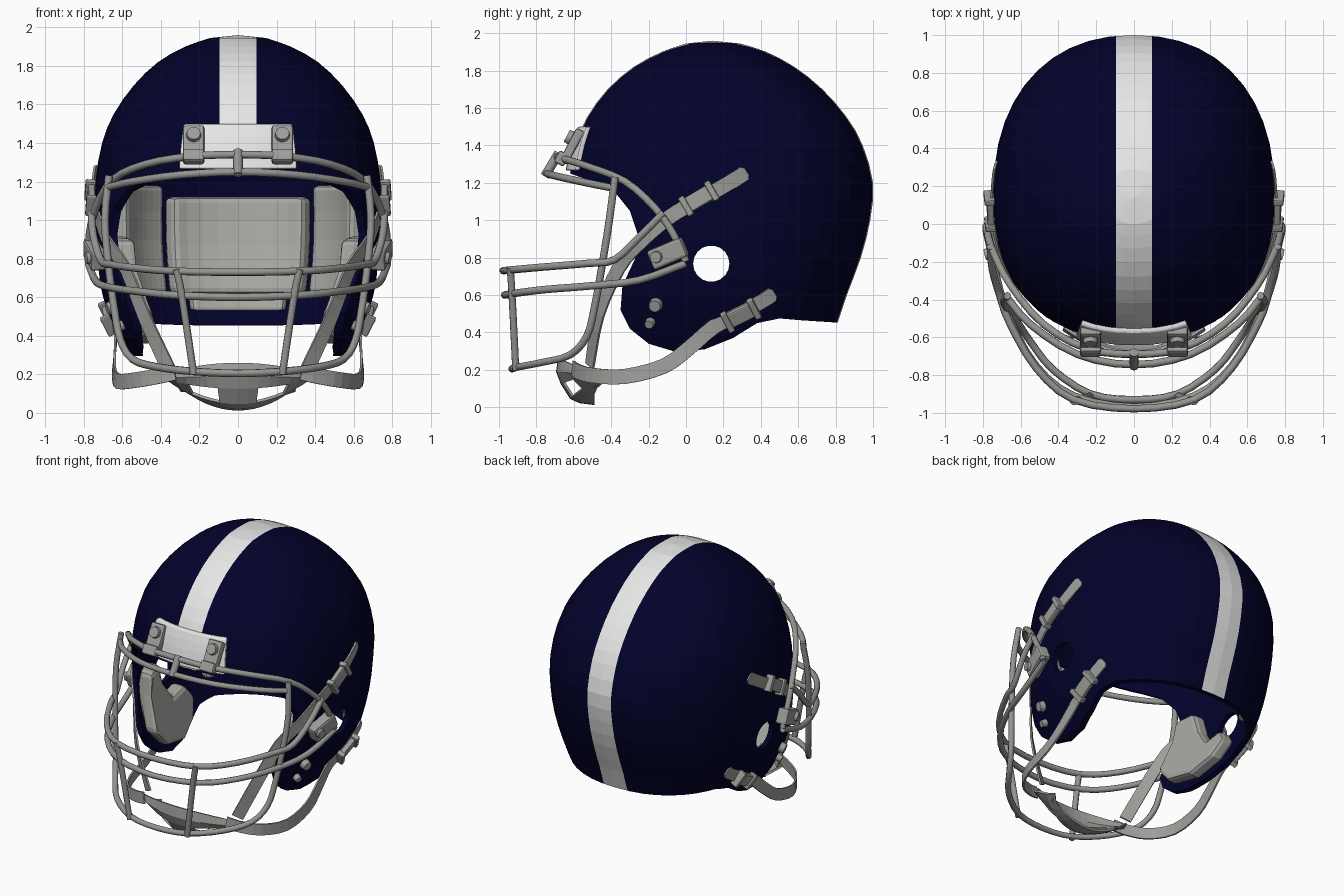
import bpy, bmesh, math
from mathutils import Matrix, Vector

if "Cube" in bpy.data.objects:
    bpy.data.objects.remove(bpy.data.objects["Cube"])

def material(name, c):
    m = bpy.data.materials.new(name)
    m.diffuse_color = (*c, 1)
    m.use_nodes = True
    m.node_tree.nodes["Principled BSDF"].inputs["Base Color"].default_value = m.diffuse_color
    return m

NAVY = material("navy", (0.0006, 0.0006, 0.024))
WHITE = material("white", (0.85, 0.85, 0.85))
CAGE = material("cage grey", (0.3, 0.3, 0.285))
STRAP = material("strap grey", (0.34, 0.34, 0.325))
PAD = material("pad grey", (0.38, 0.38, 0.36))

def smooth(pts, k=3):
    """Catmull-Rom refinement of a path of any dimension."""
    p = [Vector(q) for q in pts]
    p = [2 * p[0] - p[1]] + p + [2 * p[-1] - p[-2]]
    out = []
    for a, b, c, d in zip(p, p[1:], p[2:], p[3:]):
        for t in (i / k for i in range(k)):
            out.append(.5 * (2 * b + (c - a) * t + (2 * a - 5 * b + 4 * c - d) * t * t
                             + (3 * b - a - 3 * c + d) * t ** 3))
    return out + [p[-2]]

# Shell cross-sections: height, front y, back y, half width
RINGS = [(.2, -.58, .70, .48), (.32, -.62, .76, .565), (.45, -.65, .81, .64),
         (.6, -.66, .86, .70), (.8, -.66, .935, .735), (1.0, -.65, .985, .745),
         (1.2, -.63, 1.0, .74), (1.4, -.59, .945, .705), (1.55, -.53, .86, .645),
         (1.7, -.42, .73, .54), (1.82, -.28, .58, .415), (1.9, -.13, .43, .275),
         (1.945, .0, .29, .145)]
RINGS = smooth(RINGS, 2)
YC, POW = .15, 2.25

def ring(z):
    for a, b in zip(RINGS, RINGS[1:]):
        if z <= b[0]:
            break
    return list(a.lerp(b, (z - a[0]) / (b[0] - a[0])))[1:]

def shell_point(th, z, inset=0):
    """th = 0 is the front, pi is the back."""
    yf, yb, hw = ring(z)
    s, c = math.sin(th), math.cos(th)
    b = (YC - yf if c > 0 else yb - YC) - inset
    f = lambda v: math.copysign(abs(v) ** (2 / POW), v)
    return Vector(((hw - inset) * f(s), YC - b * f(c), z))

def side_x(y, z):
    yf, yb, hw = ring(z)
    b = YC - yf if y < YC else yb - YC
    return hw * max(0, 1 - abs((y - YC) / b) ** POW) ** (1 / POW)

def on_side(y, z, ang=0, off=0):
    """Frame on the side of the shell: x outward, y along the given angle."""
    e = .03
    n = Vector((1, (side_x(y - e, z) - side_x(y + e, z)) / (2 * e),
                (side_x(y, z - e) - side_x(y, z + e)) / (2 * e))).normalized()
    t = Vector((0, math.cos(ang), math.sin(ang)))
    t = (t - n * t.dot(n)).normalized()
    m = Matrix((n, t, n.cross(t))).transposed().to_4x4()
    m.translation = Vector((side_x(y, z), y, z)) + n * off
    return m

def make(name, bm, mat, mirror=False, bevel=0, solid=0):
    bmesh.ops.recalc_face_normals(bm, faces=bm.faces)
    me = bpy.data.meshes.new(name)
    bm.to_mesh(me)
    me.materials.append(mat)
    ob = bpy.data.objects.new(name, me)
    bpy.context.collection.objects.link(ob)
    if solid:
        m = ob.modifiers.new("solid", 'SOLIDIFY')
        m.thickness, m.offset = abs(solid), -1
    if bevel:
        m = ob.modifiers.new("bevel", 'BEVEL')
        m.width, m.segments, m.angle_limit = bevel, 2, math.radians(50)
    if mirror:
        ob.modifiers.new("mirror", 'MIRROR').use_mirror_merge = False
    return ob

def box(bm, mat, size):
    bmesh.ops.create_cube(bm, size=1, matrix=mat @ Matrix.Diagonal((*size, 1)))

def disc(bm, mat, r, h, taper=.85):
    bmesh.ops.create_cone(bm, cap_ends=True, segments=18, radius1=r, radius2=r * taper,
                          depth=h, matrix=mat @ Matrix.Rotation(math.pi / 2, 4, 'Y'))

def grid(bm, rows):
    vs = [[bm.verts.new(p) for p in r] for r in rows]
    for a, b in zip(vs, vs[1:]):
        for i in range(len(a) - 1):
            bm.faces.new((a[i], a[i + 1], b[i + 1], b[i]))

def prism(bm, outline, fx0, fx1):
    """Side outline extruded between two x functions."""
    a, b = ([bm.verts.new((f(y, z), y, z)) for y, z in outline] for f in (fx0, fx1))
    bm.faces.new(a)
    bm.faces.new(b[::-1])
    for i in range(len(a)):
        bm.faces.new((a[i - 1], b[i - 1], b[i], a[i]))

# Shell with centre stripe
bm = bmesh.new()
N = 44
grid(bm, [[shell_point(2 * math.pi * i / N, min(r[0], 1.945)) for i in range(N + 1)] for r in RINGS])
bmesh.ops.remove_doubles(bm, verts=bm.verts, dist=1e-5)
rim = [e for e in bm.edges if e.is_boundary and e.verts[0].co.z > 1.9]
top = bm.verts.new((0, .14, 1.96))
for e in rim:
    bm.faces.new((*e.verts, top))
for x in (-.095, .095):
    bmesh.ops.bisect_plane(bm, geom=bm.verts[:] + bm.edges[:] + bm.faces[:],
                           plane_co=(x, 0, 0), plane_no=(1, 0, 0))
for f in bm.faces:
    f.material_index = int(abs(f.calc_center_median().x) < .095)
shell = make("helmet_shell", bm, NAVY, solid=.035)
shell.data.materials.append(WHITE)
shell.modifiers["solid"].material_offset = -1
shell.modifiers["solid"].material_offset_rim = -1

# Cutters for the face opening, lower rim and ear holes
bm = bmesh.new()
prism(bm, [(-1, 1.25), (-.62, 1.25), (-.48, 1.2), (-.38, 1.15), (-.3, 1.05), (-.26, .93),
           (-.27, .8), (-.34, .65), (-.35, .52), (-.3, .42), (-.2, .34), (-.05, .295),
           (.1, .31), (.25, .37), (.38, .45), (.5, .475), (.62, .465), (.85, .45),
           (1.2, .45), (1.2, 0), (-1, 0)], lambda y, z: -1.1, lambda y, z: 1.1)
cut1 = make("rim_cutter", bm, NAVY)
bm = bmesh.new()
disc(bm, Matrix.Translation((0, .135, .768)), .097, 2.4, 1)
for c in (cut1, make("ear_cutter", bm, NAVY)):
    m = shell.modifiers.new(c.name, 'BOOLEAN')
    m.operation, m.object, m.solver = 'DIFFERENCE', c, 'EXACT'
    c.hide_render = True
    c.hide_set(True)

# Plates and pads that follow the shell
def patch(name, mat, th0, th1, z0, z1, inset, thick, mirror=False, n=8):
    bm = bmesh.new()
    lay = [[[shell_point(th0 + (th1 - th0) * i / n, z0 + (z1 - z0) * j / 4, d)
             for i in range(n + 1)] for j in range(5)] for d in (inset, inset + thick)]
    for l in lay:
        grid(bm, l)
    for k in (0, -1):
        grid(bm, [lay[0][k], lay[1][k]])
        grid(bm, [[r[k] for r in l] for l in lay])
    bmesh.ops.remove_doubles(bm, verts=bm.verts, dist=1e-5)
    make(name, bm, mat, mirror, bevel=min(.03, thick * .3))

PI = math.pi
patch("brow_plate", WHITE, -.375, .375, 1.265, 1.5, -.025, .035)
patch("back_pad", PAD, PI - .53, PI + .53, .62, 1.12, .035, .1)
patch("nape_pad", PAD, PI - .36, PI + .36, .53, .64, .035, .06)
patch("side_pad", PAD, PI - 1.17, PI - .62, .62, 1.18, .035, .09, True)
bm = bmesh.new()
prism(bm, [(-.29, .52), (-.24, .75), (-.22, .9), (-.08, .92), (-.03, .76), (.06, .63), (.2, .66),
           (.27, .56), (.2, .44), (.03, .36), (-.18, .4)],
      lambda y, z: side_x(y, z) - .15, lambda y, z: side_x(y, z) - .042)
make("cheek_pad", bm, PAD, True, bevel=.03)

# Face cage
def tube(name, pts, sym=True, r=.02):
    if sym:
        pts = [(-x, y, z) for x, y, z in reversed(pts) if x > 0] + pts
    pts = smooth(pts)
    cu = bpy.data.curves.new(name, 'CURVE')
    cu.dimensions, cu.bevel_depth, cu.bevel_resolution, cu.use_fill_caps = '3D', r, 2, True
    sp = cu.splines.new('POLY')
    sp.points.add(len(pts) - 1)
    for q, p in zip(sp.points, pts):
        q.co = (*p, 1)
    cu.materials.append(CAGE)
    bpy.context.collection.objects.link(bpy.data.objects.new(name, cu))

tube("brow_bar_upper", [(0, -.69, 1.34), (.25, -.66, 1.33), (.48, -.53, 1.29), (.65, -.33, 1.21),
                        (.735, -.17, 1.07), (.77, -.07, .93), (.775, 0, .78)])
tube("brow_bar_lower", [(0, -.745, 1.25), (.3, -.69, 1.235), (.55, -.53, 1.2), (.68, -.38, 1.17)])
tube("jaw_loop", [(0, -.93, .205), (.23, -.9, .215), (.43, -.77, .24), (.55, -.62, .28),
                  (.61, -.53, .38), (.64, -.49, .53), (.67, -.45, .75), (.69, -.41, 1.0), (.67, -.38, 1.23)])
tube("mid_bar_upper", [(0, -.978, .73), (.32, -.93, .735), (.52, -.76, .75), (.66, -.52, .77),
                       (.71, -.38, .79), (.75, -.24, .92), (.76, -.12, 1.04)])
tube("mid_bar_lower", [(0, -.97, .6), (.32, -.91, .61), (.52, -.75, .63), (.66, -.5, .65),
                       (.735, -.25, .68), (.775, 0, .77)])
tube("brow_link", [(0, -.68, 1.36), (0, -.755, 1.235)], False, .025)
for s, n in ((1, "right"), (-1, "left")):
    tube("front_bar_" + n, [(s * .32, -.94, .745), (s * .29, -.93, .6), (s * .23, -.91, .2)], False)

# Cage clips on brow and sides, with screws
tilt = Matrix.Rotation(math.radians(-28), 4, 'X')
bm = bmesh.new()
box(bm, Matrix.Translation((.23, -.61, 1.395)) @ tilt, (.11, .05, .2))
box(bm, Matrix.Translation((.23, -.665, 1.33)) @ tilt, (.11, .06, .07))
make("brow_clip", bm, STRAP, True, bevel=.012)
bm = bmesh.new()
disc(bm, Matrix.Translation((.23, -.615, 1.44)) @ tilt @ Matrix.Rotation(-PI / 2, 4, 'Z'), .042, .05)
disc(bm, on_side(-.14, .81, 0, .07), .035, .04)
for y, z, r in ((-.16, .55, .037), (-.19, .455, .027)):
    disc(bm, on_side(y, z, 0, .015), r, .04)
make("screws", bm, STRAP, True)
bm = bmesh.new()
box(bm, on_side(-.09, .825, .4, .03), (.08, .2, .11))
make("side_clip", bm, STRAP, True, bevel=.015)

# Chin straps, partly lying on the shell, with buckles
def ribbon(name, on_shell, free, w):
    p = smooth([(side_x(y, z) + .014, y, z) for y, z in on_shell] + free)
    rows = []
    for i, q in enumerate(p):
        t = p[min(i + 1, len(p) - 1)] - p[max(i - 1, 0)]
        h = t.cross(Vector((q.x, q.y - .05, 0))).normalized() * w * (.28 if i == 0 else .5)
        rows.append([q - h, q + h])
    bm = bmesh.new()
    grid(bm, rows)
    make(name, bm, STRAP, True, solid=.012)

ribbon("upper_strap", [(.325, 1.26), (.28, 1.23), (.18, 1.17), (.05, 1.1), (-.1, 1.01)],
       [(.68, -.25, .88), (.59, -.36, .75), (.49, -.47, .5), (.36, -.52, .22)], .08)
ribbon("lower_strap", [(.475, .61), (.43, .58), (.3, .505), (.15, .43)],
       [(.645, .02, .32), (.65, -.12, .22), (.63, -.33, .165), (.54, -.5, .17),
        (.42, -.58, .19), (.33, -.61, .21)], .08)
bm = bmesh.new()
for y, z, a in ((.07, 1.115, .53), (.29, .5, .5)):
    box(bm, on_side(y, z, a, .018), (.035, .17, .085))
    for d in (-.08, .08):
        box(bm, on_side(y, z, a, .022) @ Matrix.Translation((0, d, 0)), (.055, .035, .115))
make("strap_buckles", bm, STRAP, True, bevel=.008)

# Chin cup: curved bowl with two vents; rows are y, z, half width, z lift at the ends
bm = bmesh.new()
rows = [[(u * hw, y + .13 * u * u * (y < -.55), z + lift * u * u)
         for u in (i / 7 for i in range(-7, 8))] for y, z, hw, lift in
        ((-.685, .26, .37, -.05), (-.695, .19, .38, -.01), (-.67, .125, .37, .045),
         (-.62, .045, .335, .1), (-.57, .022, .31, .11), (-.49, .012, .29, .11))]
grid(bm, rows)
bm.faces.ensure_lookup_table()
bmesh.ops.delete(bm, geom=[bm.faces[2 * 14 + i] for i in (2, 3, 4, 9, 10, 11)], context='FACES')
make("chin_cup", bm, STRAP, solid=.015)
